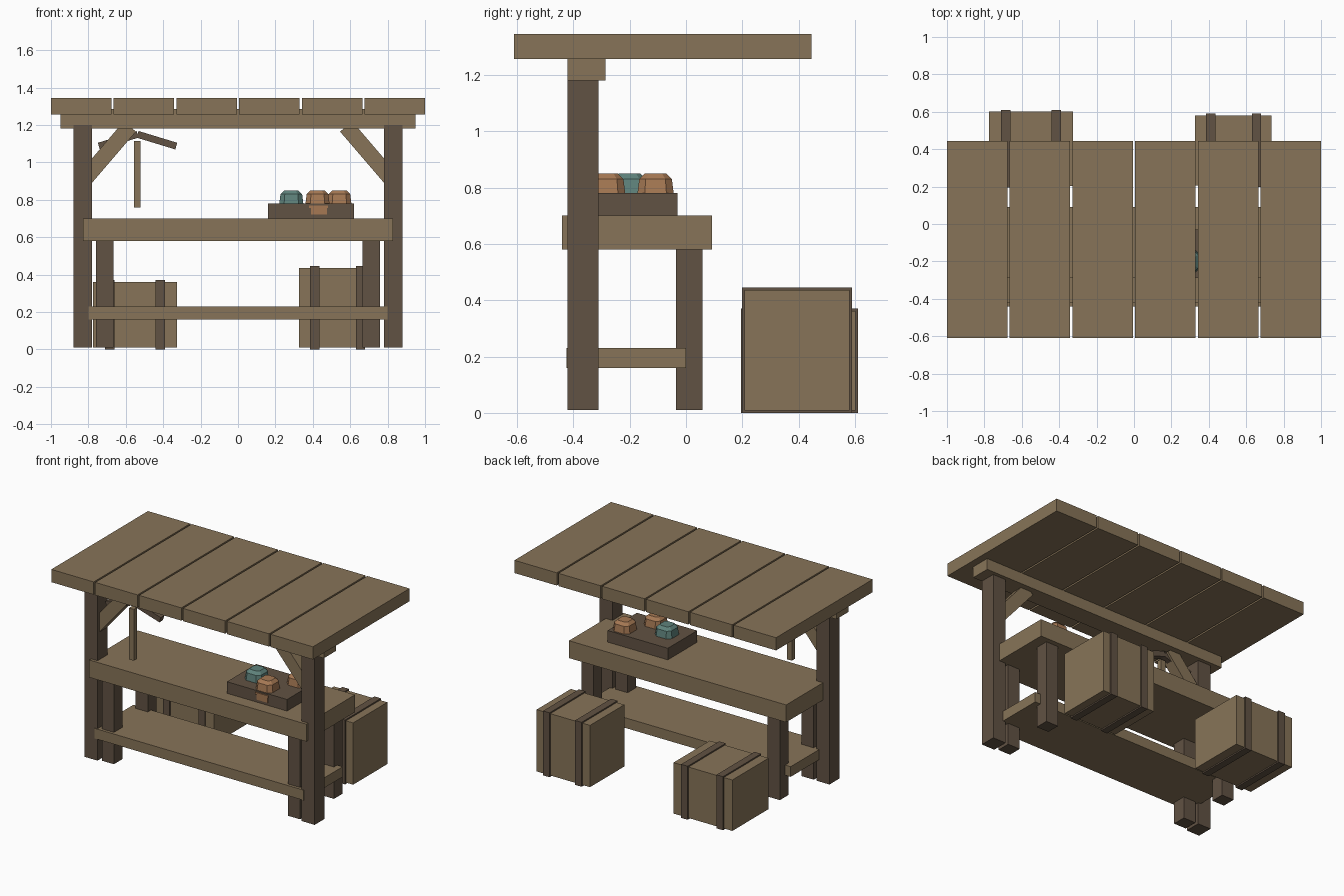
import bpy, bmesh, math
from mathutils import Matrix, Vector

cube = bpy.data.objects.get("Cube")
if cube:
    bpy.data.objects.remove(cube, do_unlink=True)


def material(name, rgb):
    m = bpy.data.materials.new(name)
    m.use_nodes = True
    m.diffuse_color = (*rgb, 1)
    m.node_tree.nodes["Principled BSDF"].inputs["Base Color"].default_value = (*rgb, 1)
    return m


LIGHT = material("light_wood", (0.245, 0.175, 0.098))
DARK = material("dark_wood", (0.12, 0.084, 0.056))
ORANGE = material("orange_stone", (0.38, 0.19, 0.088))
TEAL = material("teal_stone", (0.115, 0.225, 0.2))


def finish(name, bm, mat):
    bmesh.ops.recalc_face_normals(bm, faces=bm.faces)
    mesh = bpy.data.meshes.new(name)
    bm.to_mesh(mesh)
    bm.free()
    mesh.materials.append(mat)
    obj = bpy.data.objects.new(name, mesh)
    bpy.context.collection.objects.link(obj)
    return obj


def box(name, x, y, z, mat):
    """Box from its (low, high) range on each axis."""
    bm = bmesh.new()
    size = Vector([r[1] - r[0] for r in (x, y, z)])
    mid = Vector([(r[0] + r[1]) / 2 for r in (x, y, z)])
    bmesh.ops.create_cube(bm, size=1, matrix=Matrix.Translation(mid) @ Matrix.Diagonal((*size, 1)))
    return finish(name, bm, mat)


def bar(name, a, b, y, depth, thick, mat):
    """Square-ended bar between two (x, z) points."""
    dx, dz = b[0] - a[0], b[1] - a[1]
    mid = Vector(((a[0] + b[0]) / 2, y, (a[1] + b[1]) / 2))
    bm = bmesh.new()
    bmesh.ops.create_cube(bm, size=1, matrix=Matrix.Translation(mid)
                          @ Matrix.Rotation(-math.atan2(dz, dx), 4, 'Y')
                          @ Matrix.Diagonal((math.hypot(dx, dz), depth, thick, 1)))
    return finish(name, bm, mat)


def stone(name, x, y, mat):
    """Chamfered block with a bevelled crown."""
    bm = bmesh.new()
    rings = []
    for half, z in ((0.066, 0.765), (0.058, 0.83), (0.038, 0.85)):
        c = half * 0.6
        outline = [(half, -c), (half, c), (c, half), (-c, half),
                   (-half, c), (-half, -c), (-c, -half), (c, -half)]
        rings.append([bm.verts.new((x + u, y + v, z)) for u, v in outline])
    bm.faces.new(rings[0])
    bm.faces.new(rings[-1])
    for low, high in zip(rings, rings[1:]):
        for i in range(8):
            j = (i + 1) % 8
            bm.faces.new((low[i], low[j], high[j], high[i]))
    return finish(name, bm, mat)


def crate(name, x, y, top, bands):
    """Wooden box wrapped by two slightly proud bands."""
    p = 0.009
    box(name, x, (y[0] + p, y[1] - p), (p, top - p), LIGHT)
    for i, bx in enumerate(bands):
        box(f"{name}_band_{i + 1}", (bx - 0.025, bx + 0.025), y, (0, top), DARK)


# Roof planks and the beam that carries them
for i in range(6):
    start = -1 + i * 0.3353
    box(f"roof_plank_{i + 1}", (start, start + 0.3235), (-0.61, 0.445), (1.257, 1.345), LIGHT)
box("roof_beam", (-0.95, 0.95), (-0.42, -0.285), (1.18, 1.285), LIGHT)

# Posts, table legs and diagonal braces on both sides
for side, s in (("left", 1), ("right", -1)):
    post_x = sorted((s * 0.78, s * 0.88))
    leg_x = sorted((s * 0.665, s * 0.758))
    box(f"{side}_post", post_x, (-0.42, -0.31), (0.01, 1.2), DARK)
    box(f"{side}_front_leg", leg_x, (-0.405, -0.312), (0.01, 0.6), DARK)
    box(f"{side}_back_leg", leg_x, (-0.035, 0.058), (0.01, 0.6), DARK)
    bar(f"{side}_brace", (s * 0.82, 0.91), (s * 0.578, 1.192), -0.362, 0.075, 0.085, LIGHT)

# Counter and lower shelf
box("counter_top", (-0.83, 0.83), (-0.44, 0.092), (0.58, 0.70), LIGHT)
box("lower_shelf", (-0.80, 0.80), (-0.425, 0.0), (0.16, 0.23), LIGHT)

# Hanging pick
box("pick_handle", (-0.557, -0.52), (-0.395, -0.36), (0.76, 1.115), LIGHT)
for side, s in (("left", 1), ("right", -1)):
    bar(f"pick_{side}_arm", (-0.537, 1.15), (-0.537 + s * 0.207, 1.087),
        -0.36, 0.04, 0.037, DARK)

# Tray with stones and a front tag
box("tray", (0.16, 0.62), (-0.35, -0.03), (0.70, 0.78), DARK)
box("tray_tag", (0.39, 0.475), (-0.356, -0.35), (0.72, 0.757), ORANGE)
box("tray_tag_rim", (0.38, 0.48), (-0.358, -0.35), (0.755, 0.77), ORANGE)
stone("teal_stone", 0.285, -0.2, TEAL)
stone("front_orange_stone", 0.425, -0.28, ORANGE)
stone("back_orange_stone", 0.542, -0.108, ORANGE)

# Crates behind the stall
crate("low_crate", (-0.775, -0.325), (0.195, 0.61), 0.37, (-0.685, -0.415))
crate("tall_crate", (0.327, 0.735), (0.198, 0.59), 0.445, (0.41, 0.655))
